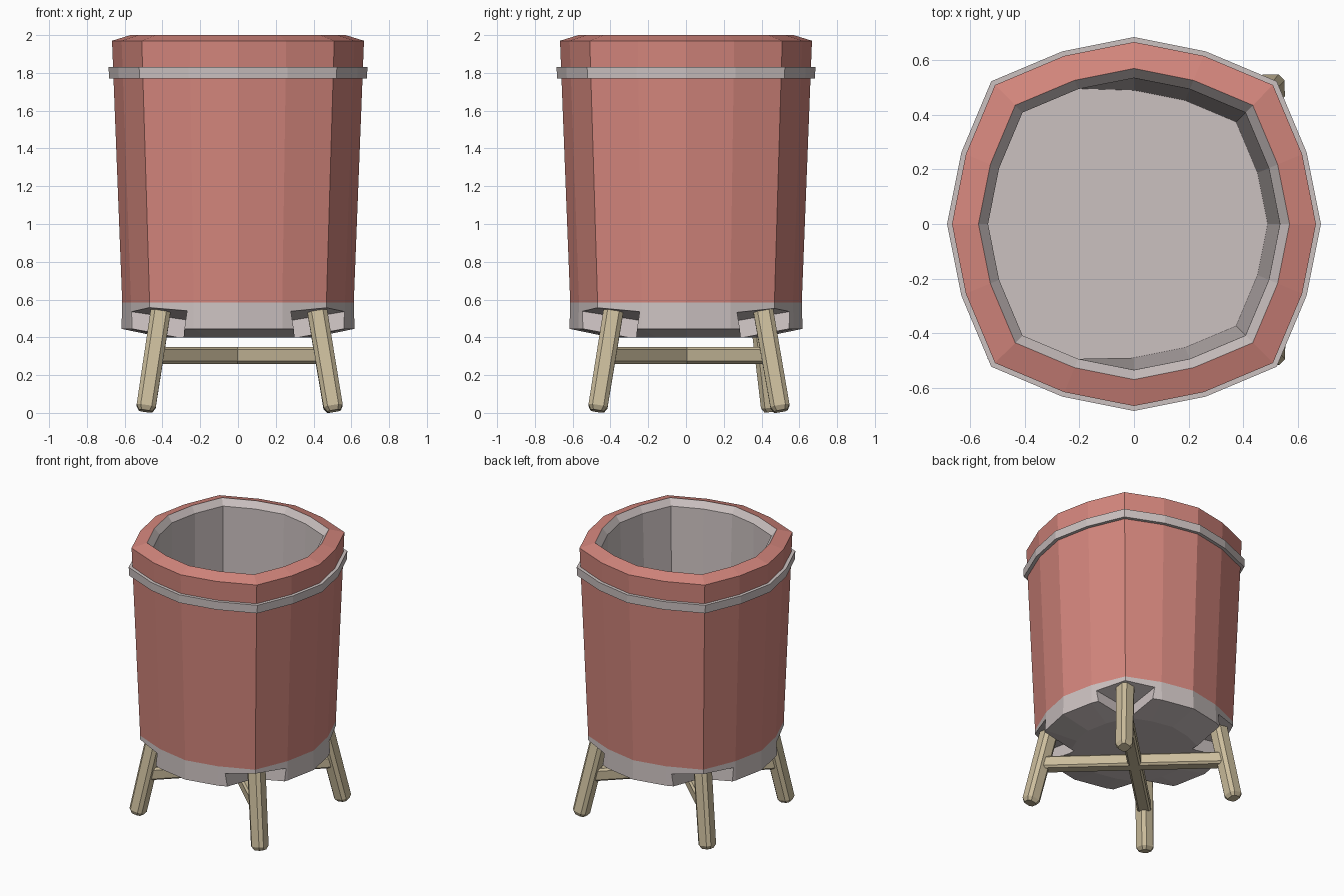
import bpy, bmesh, math
from mathutils import Vector, Matrix

if "Cube" in bpy.data.objects:
    bpy.data.objects.remove(bpy.data.objects["Cube"])


def material(name, rgb):
    m = bpy.data.materials.new(name)
    m.diffuse_color = (*rgb, 1)
    m.use_nodes = True
    m.node_tree.nodes["Principled BSDF"].inputs["Base Color"].default_value = m.diffuse_color
    return m


RED = material("faded red", (0.66, 0.24, 0.205))
GREY = material("warm grey", (0.60, 0.535, 0.53))
WOOD = material("pale wood", (0.60, 0.51, 0.335))
N = 16


def make_object(name, bm, mats):
    bmesh.ops.recalc_face_normals(bm, faces=bm.faces)
    me = bpy.data.meshes.new(name)
    bm.to_mesh(me)
    bm.free()
    for m in mats:
        me.materials.append(m)
    ob = bpy.data.objects.new(name, me)
    bpy.context.collection.objects.link(ob)
    return ob


def outline(radius, z, left_radius=None):
    """16-sided ring whose four diagonal corners are pushed outward."""
    pts = []
    for i in range(N):
        a = 2 * math.pi * i / N
        c = math.cos(a)
        r = left_radius if left_radius and c < -0.1 else radius
        if i % 4 == 2:
            r *= 1.08
        pts.append((r * c, r * math.sin(a), z))
    return pts


def rings_mesh(name, rings, mats, indices, closed=False):
    """Skin stacked rings; cap both ends, or join last to first if closed."""
    bm = bmesh.new()
    vs = [[bm.verts.new(p) for p in ring] for ring in rings]
    n = len(vs[0])
    for k in range(len(vs) if closed else len(vs) - 1):
        a, b = vs[k], vs[(k + 1) % len(vs)]
        for i in range(n):
            j = (i + 1) % n
            bm.faces.new((a[i], a[j], b[j], b[i])).material_index = indices[k]
    if not closed:
        bm.faces.new(vs[0]).material_index = indices[0]
        bm.faces.new(vs[-1]).material_index = indices[-1]
    return make_object(name, bm, mats)


def section(h, c):
    """Square cross-section with chamfered corners."""
    e = h - c
    return [(h, -e), (h, e), (e, h), (-e, h), (-h, e), (-h, -e), (-e, -h), (e, -h)]


def beam(name, start, end, stations, chamfer):
    """Chamfered beam; stations are (distance from start, half width)."""
    d = (end - start).normalized()
    q = Vector((0, 0, -1)).rotation_difference(d) if abs(d.z) > 0.5 else d.to_track_quat('Z', 'Y')
    sign = -1 if abs(d.z) > 0.5 else 1
    rings = [[start + q @ Vector((x, y, sign * t)) for x, y in section(h, chamfer * h)]
             for t, h in stations]
    return rings_mesh(name, rings, [WOOD], [0] * len(rings))


# Tub: red shell and rim, grey lip and hollow interior
rings_mesh("tub", [outline(0.613, 0.585), outline(0.667, 1.97), outline(0.57, 2.0),
                   outline(0.535, 1.955), outline(0.49, 0.62, 0.537)],
           [RED, GREY], [0, 0, 1, 1, 1])

# Hoop near the rim
rings_mesh("hoop", [outline(0.65, 1.77), outline(0.683, 1.77),
                    outline(0.685, 1.83), outline(0.65, 1.83)],
           [GREY], [0] * 4, closed=True)

# Base with chamfered underside
base = rings_mesh("base", [outline(0.40, 0.40), outline(0.617, 0.445), outline(0.613, 0.586)],
                  [GREY], [0] * 3)

# Legs: (top x, y), (foot x, y)
legs = {
    "front_right_leg": ((0.42, -0.385), (0.508, -0.47)),
    "back_right_leg": ((0.42, 0.41), (0.506, 0.502)),
    "front_left_leg": ((-0.41, -0.385), (-0.49, -0.47)),
    "back_left_leg": ((-0.41, 0.39), (-0.49, 0.45)),
}
mid = {}
for name, (t, f) in legs.items():
    top, foot = Vector((*t, 0.535)), Vector((*f, 0.01))
    length = (foot - top).length
    beam(name, top, foot, [(-0.02, 0.053), (length - 0.025, 0.051), (length, 0.036)], 0.42)
    mid[name] = top.lerp(foot, (0.535 - 0.305) / 0.525)

    # Notch in the base around the leg, tilted with it
    q = Vector((0, 0, -1)).rotation_difference((foot - top).normalized())
    sx, sy = math.copysign(1, t[0]), math.copysign(1, t[1])
    bm = bmesh.new()
    bmesh.ops.create_cube(bm, size=1)
    bmesh.ops.transform(bm, verts=bm.verts, matrix=Matrix.Translation(top) @ q.to_matrix().to_4x4()
                        @ Matrix.Translation((sx * 0.11, sy * 0.11, -0.2))
                        @ Matrix.Diagonal((0.5, 0.5, 0.4, 1)))
    cutter = make_object("notch_cutter", bm, [GREY])
    cutter.hide_render = True
    mod = base.modifiers.new("notch", 'BOOLEAN')
    mod.operation, mod.object, mod.solver = 'DIFFERENCE', cutter, 'EXACT'
    bpy.context.view_layer.objects.active = base
    bpy.ops.object.modifier_apply(modifier=mod.name)
    bpy.data.objects.remove(cutter)

# Crossed stretchers joining opposite legs
for name, a, b in (("stretcher_a", "front_left_leg", "back_right_leg"),
                   ("stretcher_b", "front_right_leg", "back_left_leg")):
    p, q = mid[a], mid[b]
    beam(name, p, q, [(0, 0.045), ((q - p).length, 0.045)], 0.3)
